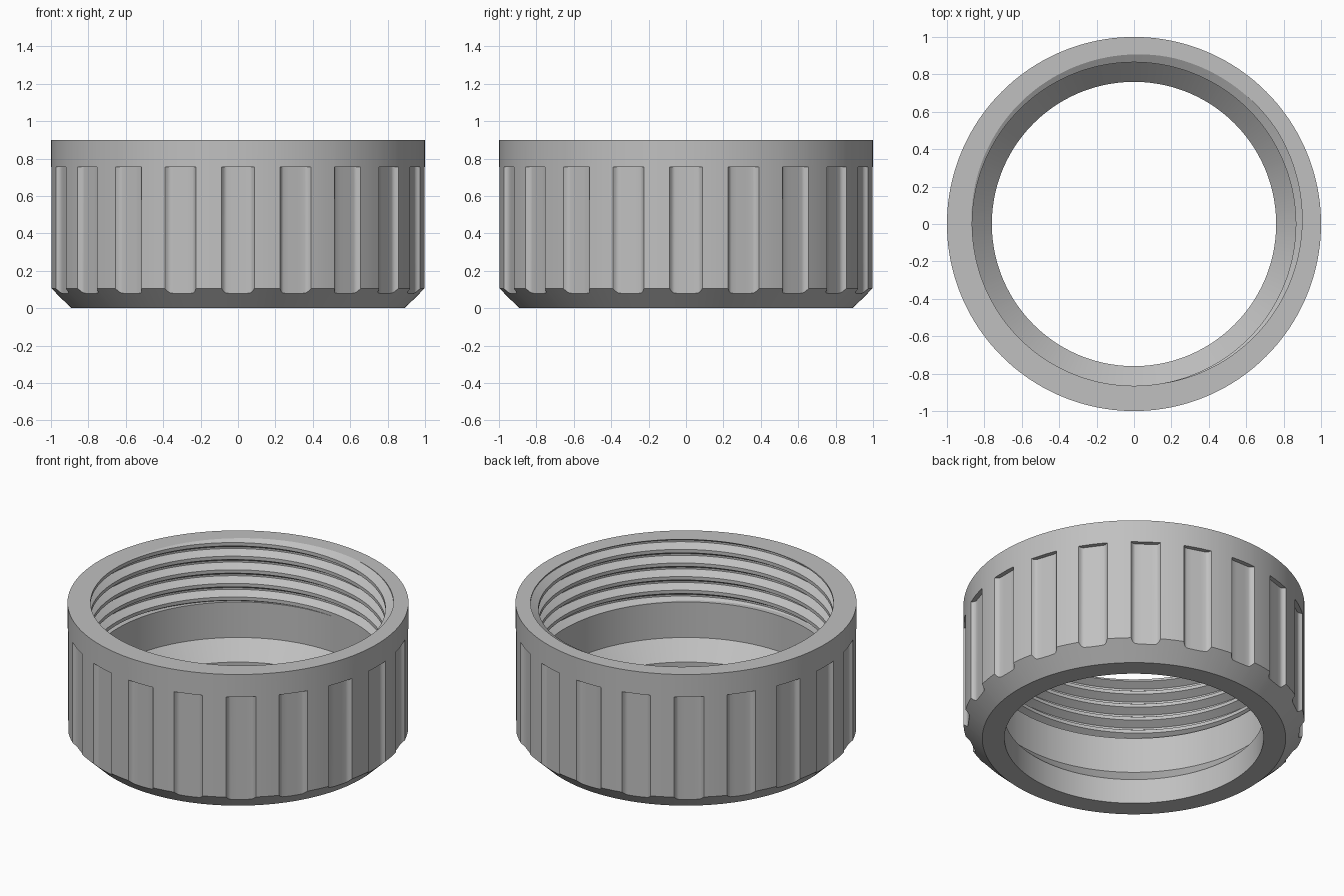
import bpy, bmesh, math

default = bpy.data.objects.get("Cube")
if default:
    bpy.data.objects.remove(default, do_unlink=True)

GRIPS = 20               # grip recesses around the outside
HEIGHT = 0.9
BORE = 0.865             # inner wall and thread crest radius
ROOT = 0.912             # thread root radius
PITCH = 0.088
THREAD_BOTTOM = 0.5
CHAMFER_R, CHAMFER_Z = 0.89, 0.105
GRIP_TOP = 0.755
FLOOR = 0.972            # flat floor of each recess

# recess wall: offset angle from the recess centre -> radius
GRIP_WALL = {3.5: FLOOR + 0.002, 4.0: 0.977, 4.5: 0.985, 5.0: 1.0}
# thread profile over one pitch: crest, flank, root, flank
THREAD = [(0, BORE), (0.25, BORE), (0.5625, ROOT), (0.6875, ROOT), (1, BORE)]


def outer_radius(offset):
    a = abs(offset)
    if a < 3.5:
        return FLOOR / math.cos(math.radians(a))
    return GRIP_WALL.get(a, 1.0)


def thread_radius(u):
    u %= 1.0
    for (u0, r0), (u1, r1) in zip(THREAD, THREAD[1:]):
        if u <= u1:
            return r0 + (r1 - r0) * (u - u0) / (u1 - u0)
    return BORE


def thread_points(angle):
    """Radius and height of the helical thread at one angle, bottom to top."""
    shift = (angle - 55) / 360 - 0.625
    points = []
    for turn in range(-7, 3):
        for u, r in THREAD[:-1]:
            z = HEIGHT + PITCH * (turn + u + shift)
            clamped = min(max(z, THREAD_BOTTOM), HEIGHT)
            if clamped != z:
                r = thread_radius((clamped - HEIGHT) / PITCH - shift)
            points.append((r, clamped))
    return points


def section(angle, offset):
    """Closed cross-section of the ring at one angle."""
    r = outer_radius(offset)
    chamfer_end = CHAMFER_Z * (r - CHAMFER_R) / (1 - CHAMFER_R)
    bore = [(0.76, 0), (0.76, 0.16), (BORE, 0.27), (BORE, THREAD_BOTTOM)]
    outside = [(1, HEIGHT), (1, GRIP_TOP), (r, GRIP_TOP), (r, chamfer_end),
               (CHAMFER_R, 0)]
    return bore + thread_points(angle) + outside


# column angles: recess walls, recess floor and the rib between recesses
step = 360 / GRIPS
offsets = [-5.0, -4.5, -4.0, -3.5, -1.75, 0, 1.75, 3.5, 4.0, 4.5, 5.0, 7, 9, 11]
columns = [(i * step + o, o) for i in range(GRIPS) for o in offsets]
columns.append((360 + offsets[0], offsets[0]))

# threaded ring
bm = bmesh.new()
rings = []
for angle, offset in columns:
    c, s = math.cos(math.radians(angle)), math.sin(math.radians(angle))
    rings.append([bm.verts.new((r * c, r * s, z)) for r, z in section(angle, offset)])
for a, b in zip(rings, rings[1:]):
    for i in range(len(a)):
        j = (i + 1) % len(a)
        bm.faces.new((a[i], b[i], b[j], a[j]))
bmesh.ops.remove_doubles(bm, verts=bm.verts, dist=0.00002)
bmesh.ops.dissolve_degenerate(bm, edges=bm.edges, dist=0.00002)
bmesh.ops.recalc_face_normals(bm, faces=bm.faces)

mesh = bpy.data.meshes.new("threaded_ring")
bm.to_mesh(mesh)
bm.free()
ring = bpy.data.objects.new("threaded_ring", mesh)
bpy.context.collection.objects.link(ring)

# plain grey material
grey = bpy.data.materials.new("light_grey")
grey.use_nodes = True
colour = (0.53, 0.53, 0.53, 1)
grey.diffuse_color = colour
grey.node_tree.nodes["Principled BSDF"].inputs["Base Color"].default_value = colour
mesh.materials.append(grey)

bpy.ops.object.select_all(action='DESELECT')
ring.select_set(True)
bpy.context.view_layer.objects.active = ring
bpy.ops.object.shade_smooth_by_angle(angle=math.radians(25))
